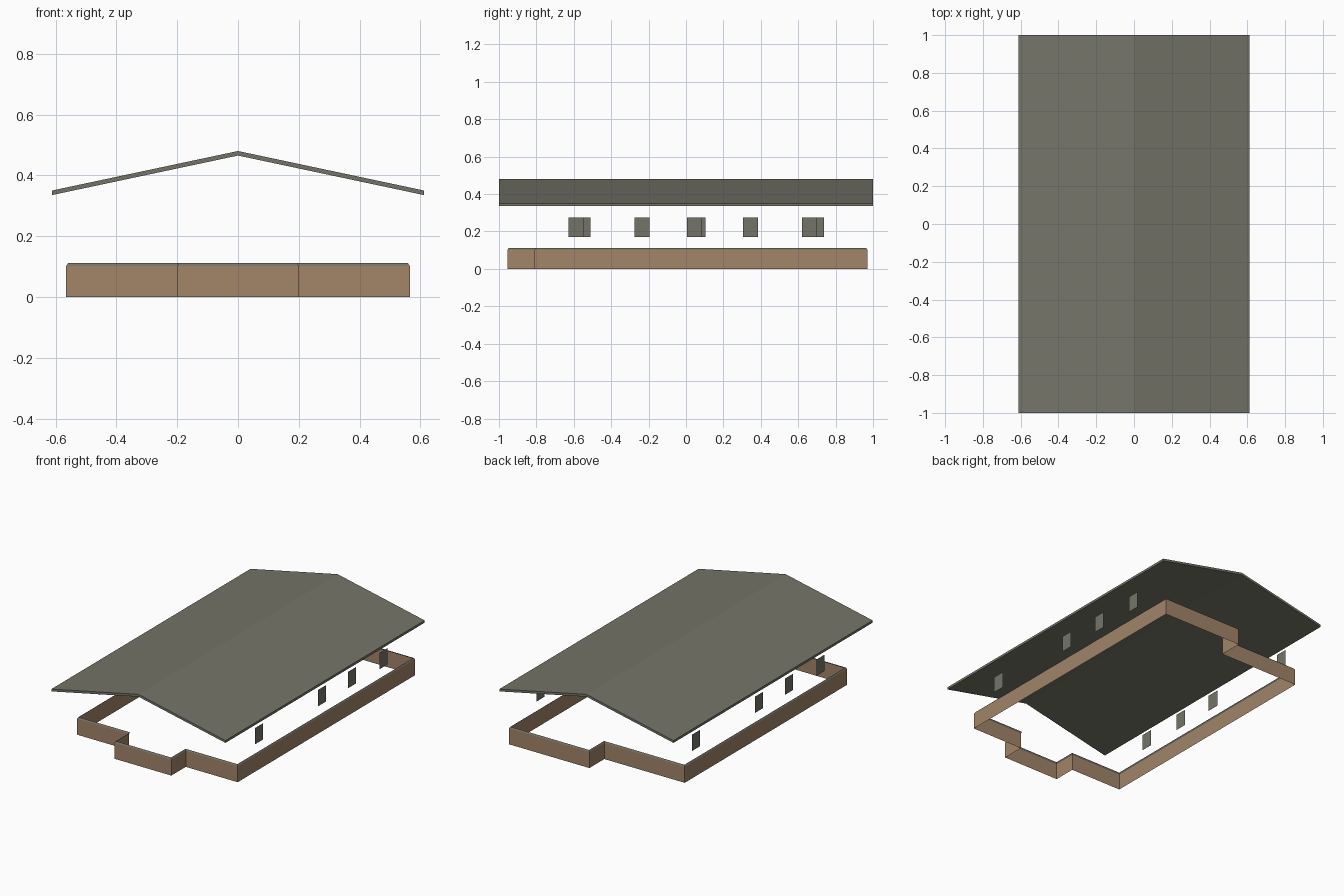
import bpy
import bmesh
from mathutils import Vector

if "Cube" in bpy.data.objects:
    bpy.data.objects.remove(bpy.data.objects["Cube"])


def material(name, rgb):
    m = bpy.data.materials.new(name)
    m.diffuse_color = (*rgb, 1.0)
    m.use_nodes = True
    m.node_tree.nodes["Principled BSDF"].inputs["Base Color"].default_value = m.diffuse_color
    return m


BROWN = material("brown brick", (0.36, 0.232, 0.14))
GREY = material("slate grey", (0.175, 0.175, 0.14))


def make_object(name, verts, faces, mat):
    mesh = bpy.data.meshes.new(name)
    mesh.from_pydata(verts, [], faces)
    mesh.materials.append(mat)
    obj = bpy.data.objects.new(name, mesh)
    bpy.context.collection.objects.link(obj)
    return obj


def inset(points, d):
    """Move a right-angled counter-clockwise outline inward by d."""
    result = []
    for i, p in enumerate(points):
        a = (Vector(p) - Vector(points[i - 1])).normalized()
        b = (Vector(points[(i + 1) % len(points)]) - Vector(p)).normalized()
        normal = Vector((-a.y - b.y, a.x + b.x))
        result.append(tuple(Vector(p) + normal * d))
    return result


def band(name, low, z0, high, z1, mat):
    """Open strip of quads around a closed outline."""
    n = len(low)
    verts = [(x, y, z0) for x, y in low] + [(x, y, z1) for x, y in high]
    faces = [(i, (i + 1) % n, n + (i + 1) % n, n + i) for i in range(n)]
    return make_object(name, verts, faces, mat)


# Low base wall: porch at the front, stepped corner at the back
W = 0.565
outline = [(-W, -0.81), (-0.2, -0.81), (-0.2, -0.955), (0.2, -0.955),
           (0.2, -0.81), (W, -0.81), (W, 0.97), (0.0, 0.97),
           (0.0, 0.82), (-W, 0.82)]
band("base_wall", outline, 0.0, outline, 0.102, BROWN)

# Sloped grey sill along the top of the wall
band("wall_sill", outline, 0.102, inset(outline, 0.006), 0.111, GREY)

# Gabled roof slab, profile extruded along y
profile = [(-0.612, 0.335), (0, 0.465), (0.612, 0.335),
           (0.612, 0.35), (0, 0.48), (-0.612, 0.35)]
n = len(profile)
roof_verts = [(x, y, z) for y in (-1, 1) for x, z in profile]
roof_faces = [(i, n + i, n + (i + 1) % n, (i + 1) % n) for i in range(n)]
roof_faces += [(0, 1, 4, 5), (1, 2, 3, 4),
               (n + 5, n + 4, n + 1, n), (n + 4, n + 3, n + 2, n + 1)]
roof = make_object("roof", roof_verts, roof_faces, GREY)
bm = bmesh.new()
bm.from_mesh(roof.data)
bmesh.ops.recalc_face_normals(bm, faces=bm.faces)
bm.to_mesh(roof.data)
bm.free()

# Window panes: the left row is the right row turned half way round
for i, yc in enumerate((-0.588, 0.045, 0.345, 0.66)):
    for side, y in ((1, yc), (-1, 0.11 - yc)):
        x, h = side * 0.56, side * 0.04
        verts = [(x, y - h, 0.17), (x, y + h, 0.17),
                 (x, y + h, 0.274), (x, y - h, 0.274)]
        label = "right" if side > 0 else "left"
        make_object(f"window_{label}_{i + 1}", verts, [(0, 1, 2, 3)], GREY)
